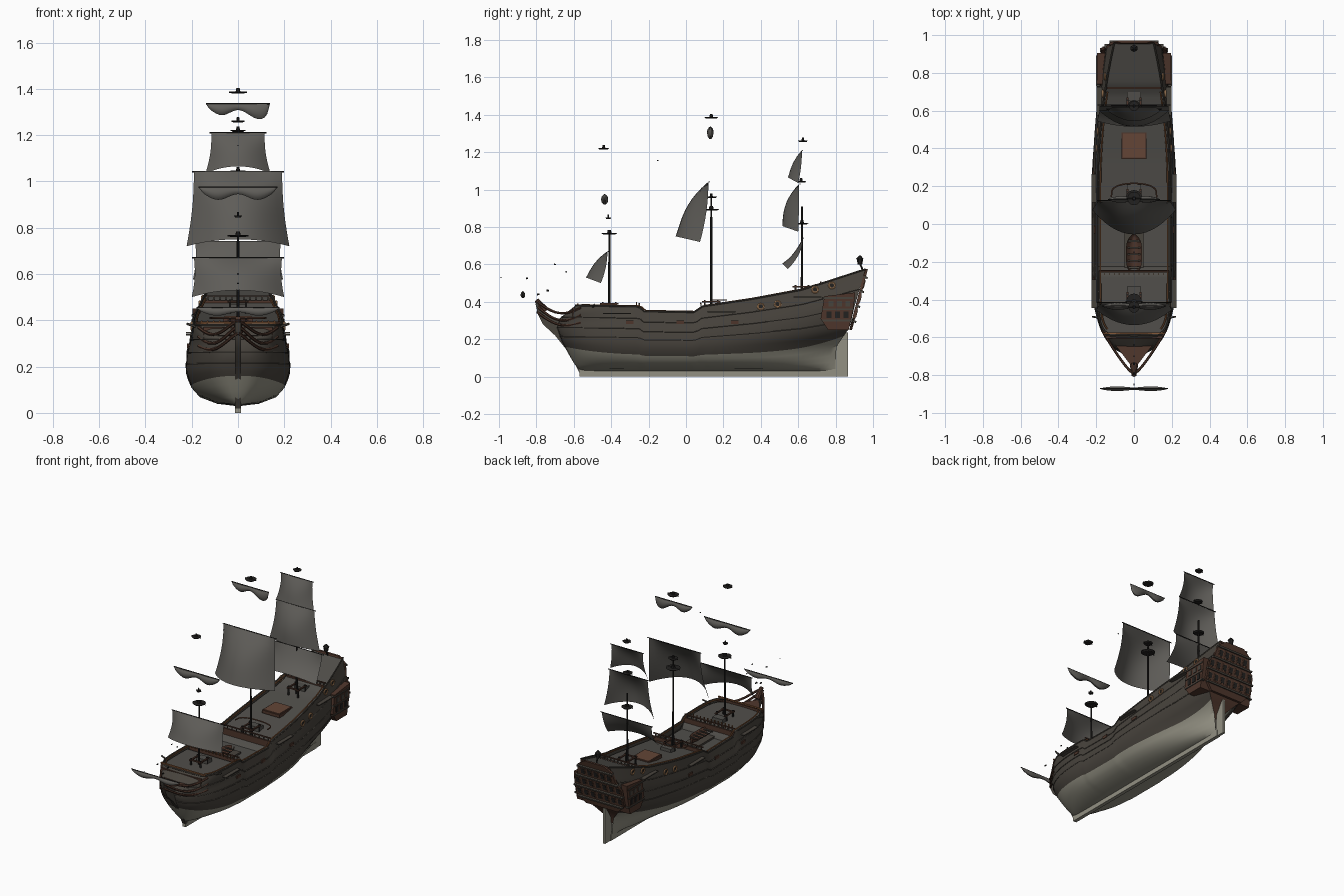
import bpy, bmesh, math
from mathutils import Vector, Matrix

cube = bpy.data.objects.get("Cube")
if cube:
    bpy.data.objects.remove(cube)


def material(name, rgb):
    m = bpy.data.materials.new(name)
    m.use_nodes = True
    m.diffuse_color = (*rgb, 1)
    m.node_tree.nodes["Principled BSDF"].inputs["Base Color"].default_value = (*rgb, 1)
    return m


HULL = material("dark hull planks", (.064, .056, .046))
PALE = material("pale bottom paint", (.29, .28, .225))
SAIL = material("grey canvas", (.112, .107, .097))
DECK = material("deck grey", (.08, .076, .068))
WOOD = material("brown wood", (.075, .036, .024))
HATCH = material("red brown hatch", (.125, .06, .037))
TRIM = material("orange trim", (.24, .1, .04))
GOLD = material("tan port rings", (.42, .23, .11))
DARK = material("black iron", (.016, .015, .014))


def finish(name, bm, *mats):
    bmesh.ops.recalc_face_normals(bm, faces=bm.faces[:])
    me = bpy.data.meshes.new(name)
    bm.to_mesh(me)
    bm.free()
    for m in mats:
        me.materials.append(m)
    me.shade_smooth()
    me.set_sharp_from_angle(angle=math.radians(35))
    ob = bpy.data.objects.new(name, me)
    bpy.context.collection.objects.link(ob)
    return ob


def grid(name, us, vs, fn, *mats, rule=None):
    bm = bmesh.new()
    rows = [[bm.verts.new(fn(u, v)) for v in vs] for u in us]
    for a, b in zip(rows, rows[1:]):
        for j in range(len(vs) - 1):
            f = bm.faces.new((a[j], a[j + 1], b[j + 1], b[j]))
            if rule:
                f.material_index = rule(vs[j], vs[j + 1])
    bmesh.ops.remove_doubles(bm, verts=bm.verts[:], dist=.0002)
    return finish(name, bm, *mats)


def box(name, loc, size, mat, tilt=0):
    bm = bmesh.new()
    bmesh.ops.create_cube(bm, size=1, matrix=Matrix.Translation(loc)
                          @ Matrix.Rotation(tilt, 4, "X") @ Matrix.Diagonal((*size, 1)))
    return finish(name, bm, mat)


def rod(name, a, b, r1, r2, mat, sides=10):
    a, b = Vector(a), Vector(b)
    bm = bmesh.new()
    turn = (b - a).to_track_quat("Z", "Y").to_matrix().to_4x4()
    bmesh.ops.create_cone(bm, cap_ends=True, segments=sides, radius1=r1, radius2=r2,
                          depth=(b - a).length, matrix=Matrix.Translation((a + b) / 2) @ turn)
    return finish(name, bm, mat)


def tube(name, pts, r, mat, closed=False):
    cu = bpy.data.curves.new(name, "CURVE")
    cu.dimensions, cu.bevel_depth, cu.bevel_resolution = "3D", r, 1
    sp = cu.splines.new("POLY")
    sp.points.add(len(pts) - 1)
    for p, co in zip(sp.points, pts):
        p.co = (*co, 1)
    sp.use_cyclic_u = closed
    tmp = bpy.data.objects.new("tmp", cu)
    bpy.context.collection.objects.link(tmp)
    bm = bmesh.new()
    bm.from_mesh(bpy.data.meshes.new_from_object(tmp))
    bpy.data.objects.remove(tmp)
    return finish(name, bm, mat)


def prism(name, pts, axis, lo, hi, mat):
    """Extrude a 2D outline along x (outline in y, z) or y (outline in x, z)."""
    bm = bmesh.new()
    put = (lambda p: (lo, *p)) if axis == "x" else (lambda p: (p[0], lo, p[1]))
    f = bm.faces.new([bm.verts.new(put(p)) for p in pts])
    new = bmesh.ops.extrude_face_region(bm, geom=[f])["geom"]
    step = (hi - lo, 0, 0) if axis == "x" else (0, hi - lo, 0)
    bmesh.ops.translate(bm, vec=step, verts=[g for g in new if isinstance(g, bmesh.types.BMVert)])
    return finish(name, bm, mat)


def lookup(table, x):
    for a, b in zip(table, table[1:]):
        if x <= b[0]:
            k = max(0, (x - a[0]) / (b[0] - a[0]))
            return [p + (q - p) * k for p, q in zip(a[1:], b[1:])]
    return list(table[-1][1:])


def span(a, b, n):
    return [a + (b - a) * i / n for i in range(n + 1)]


# Hull shape: sheer line, then level, bow y, stern y, half width, stern half width, bow bluntness
SHEER = [(-.8, .385), (-.25, .375), (-.23, .35), (.05, .345), (.08, .375), (.35, .415), (.62, .465), (.96, .575)]
LEVELS = [(0, -.56, .8, .012, .01, 2), (.03, -.575, .8, .09, .012, 2), (.12, -.6, .8, .165, .015, 2),
          (.27, -.63, .805, .207, .03, 2.2), (.45, -.665, .875, .225, .13, 2.4), (.65, -.69, .9, .22, .16, 2.4),
          (.8, -.675, .925, .207, .15, 2.8), (1, -.59, .96, .192, .105, 6)]


def top(y):
    return lookup(SHEER, y)[0]


def hull(t, v):
    bow, stern, w, e, blunt = lookup(LEVELS, v)
    y = bow + (stern - bow) * t
    k = 1 - min(t / .28, 1)
    x = (1 - k ** blunt) ** (1 / blunt) * (w + (e - w) * max(0, t * 2 - 1) ** 2)
    return Vector((x, y, .03 + v * (top(y) - .03)))


def hull_at(y, z):
    v = (z - .03) / (top(y) - .03)
    bow, stern = lookup(LEVELS, v)[:2]
    return hull((y - bow) / (stern - bow), v)


def flip(p, s):
    return Vector((p[0] * s, p[1], p[2]))


def hull_skin(t, q):
    # the paint line rises towards both ends
    side, v = q
    return flip(hull(t, v + .12 * (2 * t - 1) ** 4 * max(0, 1 - abs(v - .25) / .25)), side)


ts = [(i / 70) ** 1.35 for i in range(71)]
heights = [0, .03, .07, .12, .18, .25, .36, .45, .55, .65, .73, .8, .87, .94, 1]
ring = [(-1, v) for v in heights[::-1]] + [(1, v) for v in heights]
grid("hull", ts, ring, hull_skin, HULL, PALE, rule=lambda a, b: int(max(a[1], b[1]) < .26))
grid("transom", (-1, 0, 1), heights[4:], lambda u, v: flip(hull(1, v), u), WOOD)
box("keel", (0, .12, .02), (.024, 1.38, .04), PALE)
box("rudder", (0, .832, .118), (.016, .066, .236), PALE)
prism("stem_knee", [(-.56, 0), (-.62, .12), (-.7, .22), (-.765, .28), (-.79, .33), (-.805, .39), (-.775, .4),
                    (-.755, .34), (-.68, .3), (-.6, .22), (-.55, .03)], "x", -.012, .012, HULL)
rod("figurehead", (0, -.75, .35), (0, -.8, .41), .022, .012, WOOD)

# Decks step between forecastle, waist, quarterdeck and poop
DROP = [(-.25, .022), (-.23, .05), (.06, .045), (.09, .025), (.7, .03), (.73, .012), (.96, .01)]


def deck_point(t, u):
    p = hull(t, 1)
    return (p.x * u * .98, p.y, p.z - lookup(DROP, p.y)[0])


grid("deck", ts, (-1, 0, 1), deck_point, DECK)
for y, z in ((-.25, .34), (.08, .342), (.72, .455)):
    w = hull_at(y, top(y) - .01).x * 2 - .02
    box("deck_bulkhead", (0, y, z), (w, .012, .06), WOOD)
    box("deck_break_rail", (0, y, z + .05), (w, .008, .006), WOOD)
    for i in range(-5, 6):
        box("baluster", (i * w / 11, y, z + .038), (.006, .006, .03), HULL)

for s in (-1, 1):
    # Rails and wales
    tube("gunwale", [flip(hull(t, 1), s) for t in ts], .005, HULL)
    tube("inner_trim", [flip(hull(t, 1) - Vector((.014, -.012 * (1 - t), -.003)), s) for t in ts[3:62]], .0045, TRIM)
    for v in (.52, .66, .82):
        tube("wale", [flip(hull(t, v), s) for t in ts], .003, HULL)
    # Ringed ports and small lids
    for y, z in ((.4, .375), (.49, .388), (.69, .465), (.78, .488)):
        c = flip(hull_at(y, z), s) + Vector((s * .005, 0, 0))
        tube("port_ring", [c + Vector((0, .016 * math.cos(a), .016 * math.sin(a)))
                           for a in span(0, math.tau, 16)[:-1]], .0055, GOLD, True)
        rod("port_hole", c - Vector((s * .004, 0, 0)), c, .013, .013, DARK)
    for y in (-.3, -.03, .26):
        box("port_lid", flip(hull_at(y, .29), s), (.012, .04, .018), WOOD)
    for y in (-.4, .16, .62):
        c = flip(hull_at(y, top(y) - .04), s)
        box("chain_plank", c + Vector((s * .01, .03, 0)), (.03, .15, .006), HULL)
    # Beakhead rails sag from the bow to the figurehead
    for z0, z1, sag in ((.37, .4, .045), (.33, .375, .05), (.29, .345, .04)):
        tube("beak_rail", [(s * .17 * (1 - k) ** .8, -.56 - .235 * k,
                            z0 + (z1 - z0) * k - sag * math.sin(math.pi * k)) for k in span(0, 1, 12)], .007, WOOD)
    rod("cathead", (s * .17, -.5, .37), (s * .222, -.49, .385), .007, .005, HULL, 6)
    # Quarter galleries
    prism("quarter_gallery", [(.72, .31), (.76, .25), (.87, .25), (.895, .36), (.905, .45), (.74, .43)],
          "x", s * .12, s * .196, WOOD)
    for z in (.3, .36, .42):
        box("gallery_moulding", (s * .19, .81, z), (.022, .165, .009), HULL)
    for y in (.765, .81, .855):
        box("gallery_window", (s * .197, y, .33), (.006, .026, .035), DARK)
        box("gallery_panel", (s * .197, y + .01, .39), (.006, .026, .03), HULL)
box("bow_trim", (0, -.578, .388), (.33, .009, .008), TRIM)
box("beak_bulkhead", (0, -.6, .345), (.3, .012, .05), WOOD)
bm = bmesh.new()
bm.faces.new([bm.verts.new(p) for p in ((-.13, -.6, .33), (.13, -.6, .33), (0, -.77, .34))])
finish("beak_deck", bm, WOOD)

# Raked stern with windows and mouldings
LEAN = .26
board = prism("stern_board", [(-.12, .25), (.12, .25), (.175, .31), (.175, .42), (.14, .47), (.125, .54), (.07, .575),
                              (-.07, .575), (-.125, .54), (-.14, .47), (-.175, .42), (-.175, .31)], "y", .878, .893, WOOD)
for p in board.data.vertices:
    p.co.y += LEAN * (p.co.z - .27)


def on_stern(name, x, z, w, h, mat, thick=.009):
    box(name, (x, .893 + LEAN * (z - .27), z), (w, thick, h), mat, -math.atan(LEAN))


for z, w in ((.295, .33), (.375, .36), (.455, .31), (.53, .26)):
    on_stern("stern_moulding", 0, z, w, .011, HULL, .022)
for z, n, gap in ((.335, 3, .05), (.415, 3, .05), (.493, 2, .048)):
    for i in range(-n, n + 1):
        on_stern("stern_window_frame", i * gap, z, .034, .048, HATCH, .005)
        on_stern("stern_window", i * gap, z, .025, .038, DARK)
rod("lantern_post", (0, .945, .57), (0, .93, .605), .005, .005, DARK, 6)
rod("lantern", (0, .93, .6), (0, .93, .63), .012, .018, DARK, 6)
rod("lantern_cap", (0, .93, .63), (0, .93, .648), .02, .003, DARK, 6)

# Loose blocks of the head rigging
for y, z, r in ((-.99, .53, .003), (-.85, .525, .006), (-.74, .46, .007), (-.7, .6, .005), (-.64, .56, .005),
                (-.79, .44, .007), (-.15, 1.155, .004)):
    rod("rigging_block", (0, y - r, z), (0, y + r, z), r * .8, r * .6, DARK, 6)

# Deck fittings
for y, z in ((-.41, .36), (.135, .37), (.62, .45)):
    for s in (-1, 1):
        for dy in (-.035, .035):
            box("bitt_post", (s * .035, y + dy, z + .01), (.009, .009, .06), DARK)
        box("bitt_bar", (s * .035, y, z + .03), (.01, .1, .008), WOOD)
    box("bitt_cross", (0, y - .035, z + .03), (.09, .01, .008), WOOD)
    box("companion_box", (0, y + .055, z), (.075, .05, .04), DECK)
box("skylight_frame", (0, .415, .404), (.13, .14, .02), WOOD)
box("skylight_lid", (0, .415, .414), (.118, .128, .008), HATCH)
tube("stair_rail", [(.12 * math.cos(a), .14 + .075 * math.sin(a) ** .5, .41) for a in span(0, 3.14, 16)], .004, HATCH)
box("main_hatch", (0, -.16, .305), (.1, .24, .014), HULL)
grid("boat", span(-1, 1, 10), span(-1, 1, 6),
     lambda u, v: (.042 * v * (1 - u ** 4 * .8), -.16 + .105 * u, .318 + .03 * v * v), WOOD)
for i in range(-2, 3):
    box("boat_thwart", (0, -.16 + i * .035, .338), (.07, .009, .005), HULL)
for i in range(-6, 7):
    box("rack_pin", (i * .026, -.265, .385), (.006, .006, .03), TRIM)

# Masts and fighting tops
for y, lo, hi in ((-.41, .3, .78), (.135, .3, .97), (.62, .4, .91)):
    rod("mast", (0, y, lo), (0, y, hi), .007, .005, DARK)
for y, z, r in ((-.41, .765, .042), (-.415, .85, .016), (-.44, 1.22, .03), (.135, .895, .045), (.135, .96, .03),
                (.135, 1.385, .036), (.62, .82, .036), (.615, 1.045, .03), (.625, 1.26, .026)):
    rod("top_platform", (0, y, z - .006), (0, y, z + .002), r * .75, r, DARK, 12)
    rod("top_cap", (0, y, z), (0, y, z + .018), r * .3, r * .2, DARK, 8)
    rod("crosstree", (-r * 1.1, y, z), (r * 1.1, y, z), .003, .003, DARK, 5)


# Set sails belly forward between their yards
def sail(name, yt, zt, ye, zb, wt, wb, belly):
    def point(u, v):
        mid = 1 - u * u
        return (u * (wt + (wb - wt) * v - .008 * math.sin(math.pi * v)),
                yt + (ye - yt) * v * v - belly * mid * (1 - (1 - v) ** 3),
                zt + (zb - zt) * v + .03 * mid * v * v)
    grid(name, span(-1, 1, 14), span(0, 1, 10), point, SAIL)
    rod(name + "_yard", (-wt - .008, yt + .004, zt), (wt + .008, yt + .004, zt), .003, .003, DARK, 6)


sail("fore_course", -.42, .67, -.455, .5, .19, .2, .08)
sail("main_course", .12, 1.042, .075, .72, .19, .222, .13)
sail("mizzen_course", .625, .74, .545, .575, .185, .195, .03)
sail("mizzen_topsail", .605, 1.03, .6, .775, .14, .185, .085)
sail("mizzen_topgallant", .62, 1.21, .6, 1.035, .115, .14, .055)


# Furled sails are lumpy bundles under a yard
def furled(name, y, z, w, r, droop=0):
    def point(u, a):
        lump = r * (.55 + .45 * math.sin(math.pi * abs(u)) ** 2) * (1 - abs(u) ** 12)
        return (u * w, y + lump * .7 * math.cos(a),
                z + lump * (math.sin(a) - 1) * (1 + droop * max(0, u) ** 3))
    grid(name, span(-1, 1, 24), span(0, math.tau, 10), point, SAIL)
    rod(name + "_yard", (-w, y, z), (w, y, z), .003, .003, DARK, 6)


furled("fore_furled_sail", -.435, .975, .17, .028)
furled("main_furled_sail", .13, 1.335, .138, .025, 1.8)
furled("sprit_furled_sail", -.872, .455, .18, .018)
